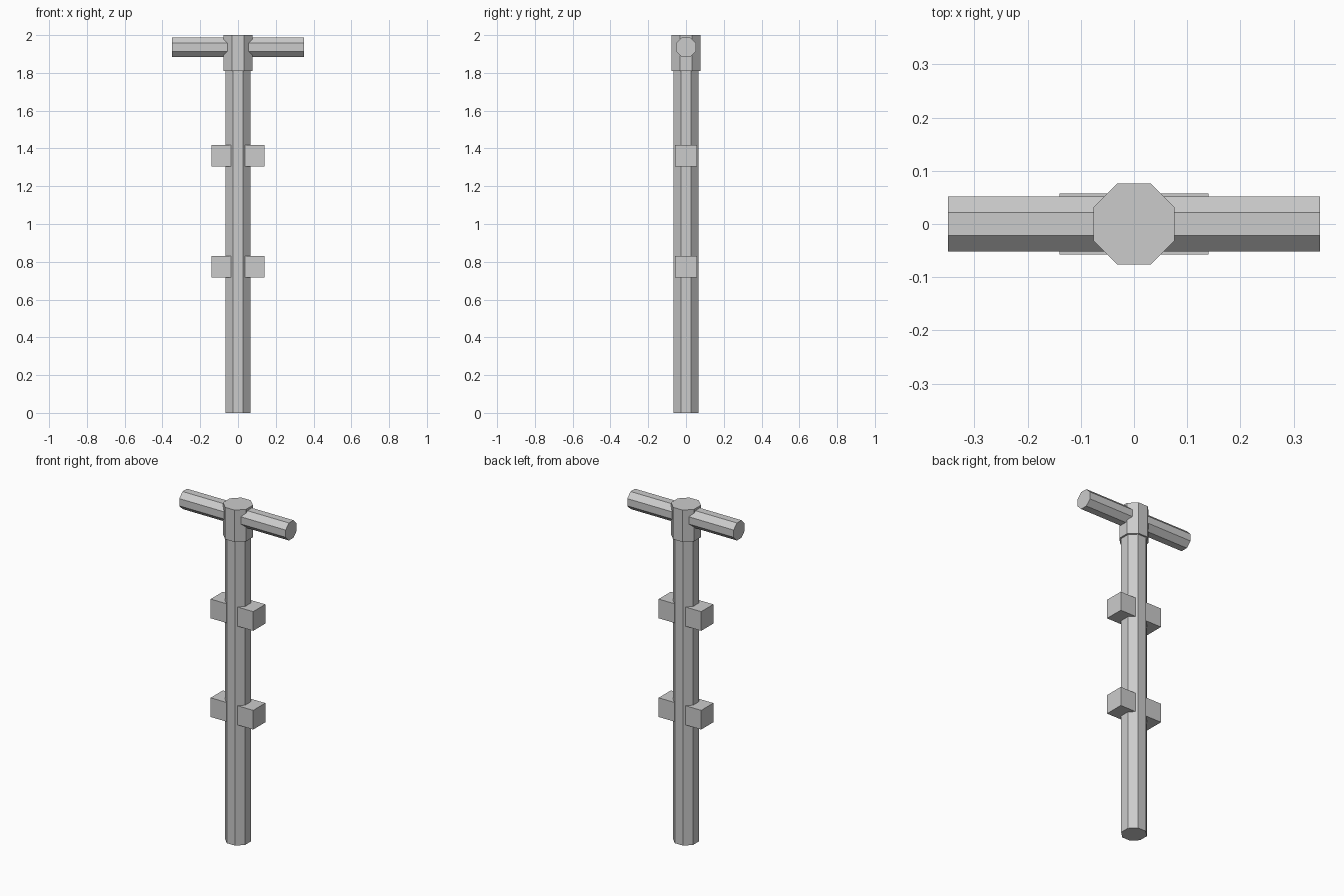
import bpy
from math import pi, cos

cube = bpy.data.objects.get("Cube")
if cube:
    bpy.data.objects.remove(cube, do_unlink=True)

grey = bpy.data.materials.new("plain_grey")
grey.use_nodes = True
colour = (0.6, 0.6, 0.6, 1)
grey.diffuse_color = colour
grey.node_tree.nodes["Principled BSDF"].inputs["Base Color"].default_value = colour


def finish(name):
    ob = bpy.context.object
    ob.name = name
    bpy.ops.object.transform_apply(location=False, rotation=True, scale=True)
    ob.data.materials.append(grey)
    return ob


def octagon_bar(name, half_width, length, centre_z, tilt=0):
    """Eight-sided bar with flat sides facing the axes."""
    bpy.ops.mesh.primitive_cylinder_add(
        vertices=8, radius=half_width / cos(pi / 8), depth=length)
    ob = bpy.context.object
    ob.rotation_euler.z = pi / 8
    bpy.ops.object.transform_apply(location=False, rotation=True, scale=False)
    ob.location.z = centre_z
    ob.rotation_euler.y = tilt
    return finish(name)


# Upright, its collar and the handle through it
octagon_bar("pole", 0.066, 1.9, 0.95)
octagon_bar("collar", 0.076, 0.19, 1.905)
octagon_bar("crossbar", 0.052, 0.70, 1.936, pi / 2)

# Paired blocks on both sides of the pole
for level, z in (("lower", 0.774), ("upper", 1.361)):
    for side, sign in (("left", 1), ("right", -1)):
        bpy.ops.mesh.primitive_cube_add(size=1, location=(sign * 0.085, 0, z))
        bpy.context.object.scale = (0.11, 0.114, 0.114)
        finish(f"{level}_{side}_block")
